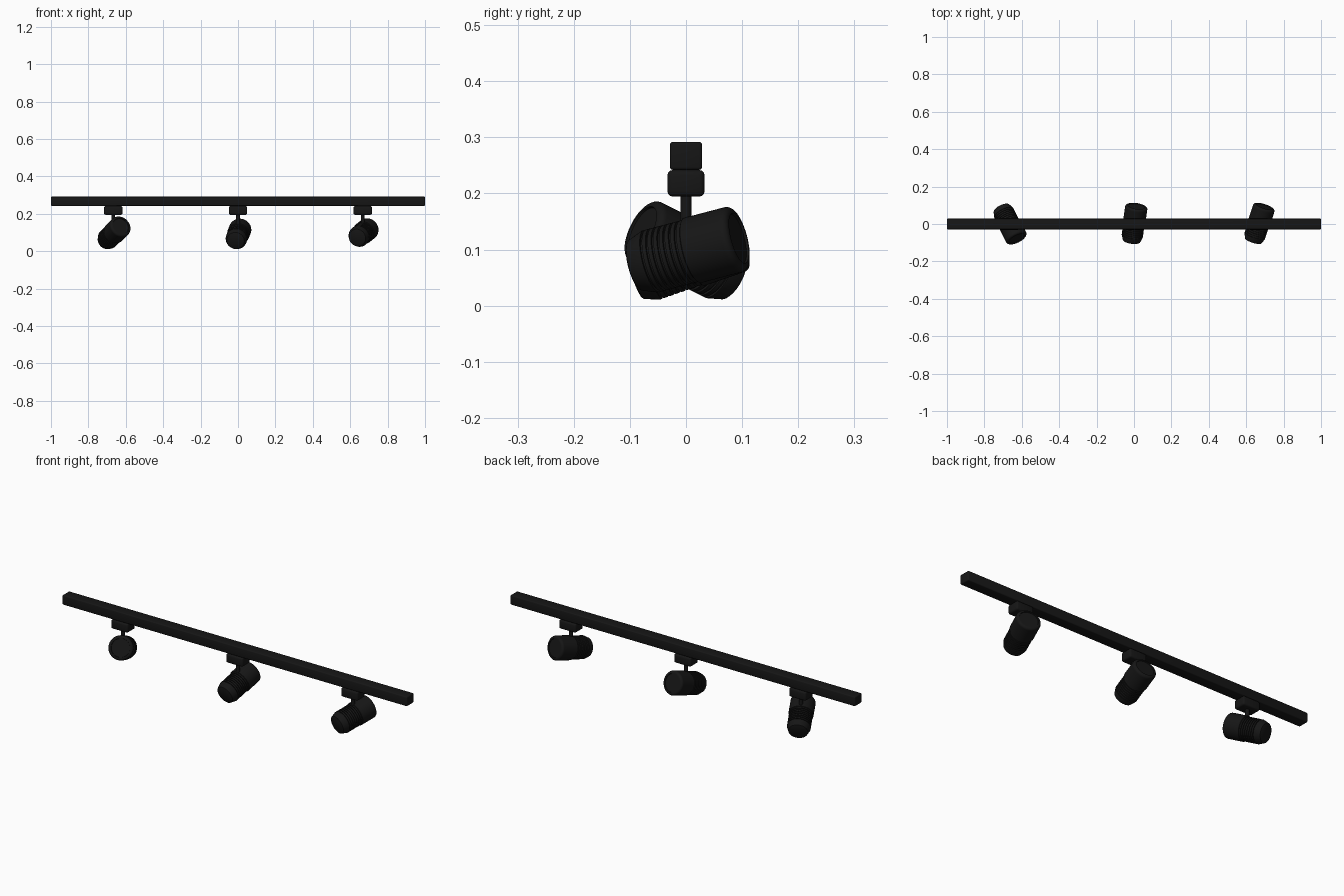
import bpy, bmesh, math
from mathutils import Matrix, Vector

if "Cube" in bpy.data.objects:
    bpy.data.objects.remove(bpy.data.objects["Cube"])

black = bpy.data.materials.new("black_metal")
black.diffuse_color = (0.008, 0.008, 0.008, 1)
black.use_nodes = True
black.node_tree.nodes["Principled BSDF"].inputs["Base Color"].default_value = black.diffuse_color


def finish(name, bm, smooth=True):
    bmesh.ops.recalc_face_normals(bm, faces=bm.faces)
    mesh = bpy.data.meshes.new(name)
    bm.to_mesh(mesh)
    bm.free()
    mesh.materials.append(black)
    ob = bpy.data.objects.new(name, mesh)
    bpy.context.collection.objects.link(ob)
    bpy.ops.object.select_all(action='DESELECT')
    ob.select_set(True)
    bpy.context.view_layer.objects.active = ob
    if smooth:
        bpy.ops.object.shade_smooth_by_angle(angle=math.radians(35))
    return ob


def box(name, centre, size, bevel):
    bm = bmesh.new()
    bmesh.ops.create_cube(bm, size=1, matrix=Matrix.Translation(centre) @ Matrix.Diagonal((*size, 1)))
    bmesh.ops.bevel(bm, geom=bm.edges[:], offset=bevel, segments=3, profile=0.5, affect='EDGES')
    return finish(name, bm)


def lathe(name, profile, matrix, sides=48):
    # spin (radius, height) points round z; ends lie on the axis
    bm = bmesh.new()
    verts = [bm.verts.new((r, 0, h)) for r, h in profile]
    edges = [bm.edges.new(p) for p in zip(verts, verts[1:])]
    bmesh.ops.spin(bm, geom=verts + edges, cent=(0, 0, 0), axis=(0, 0, 1),
                   angle=math.tau, steps=sides, use_merge=False)
    bmesh.ops.remove_doubles(bm, verts=bm.verts[:], dist=1e-5)
    bmesh.ops.transform(bm, matrix=matrix, verts=bm.verts[:])
    return finish(name, bm)


# lamp profile: tapered rear cap, cooling fins, smooth barrel, rounded rim, lens
head = [(0, -0.1), (0.044, -0.1), (0.047, -0.098), (0.057, -0.071), (0.057, -0.068)]
for i in range(7):
    t = -0.068 + i * 0.011
    head += [(0.052, t), (0.052, t + 0.004), (0.057, t + 0.004), (0.057, t + 0.011)]
head += [(0.06, 0.011), (0.06, 0.086)]
head += [(0.048 + 0.012 * math.cos(a), 0.088 + 0.012 * math.sin(a))
         for a in (math.radians(d) for d in range(0, 91, 15))]
head += [(0.046, 0.1), (0.045, 0.096), (0, 0.096)]

# track rail
box("track_rail", (0, 0, 0.267), (2, 0.057, 0.05), 0.005)

# spotlights: x, yaw, pitch and height of the head
lamps = [("left", -0.667, 27, 24, 0.094),
         ("middle", 0, 8, 19, 0.088),
         ("right", 0.667, 18, 14, 0.096)]
for side, x, yaw, pitch, z in lamps:
    yaw, pitch = math.radians(yaw), math.radians(pitch)
    direction = Vector((math.cos(pitch) * math.sin(yaw), math.cos(pitch) * math.cos(yaw), math.sin(pitch)))
    if side == "left":  # this one is turned round
        direction.y *= -1
    turn = direction.to_track_quat('Z', 'Y').to_matrix().to_4x4()
    box(side + "_adapter", (x, 0, 0.218), (0.098, 0.066, 0.047), 0.009)
    lathe(side + "_stem", [(0, 0.12), (0.01, 0.12), (0.01, 0.2), (0, 0.2)],
          Matrix.Translation((x, 0, 0)), 24)
    lathe(side + "_lamp_head", head, Matrix.Translation((x, 0.002, z)) @ turn)
